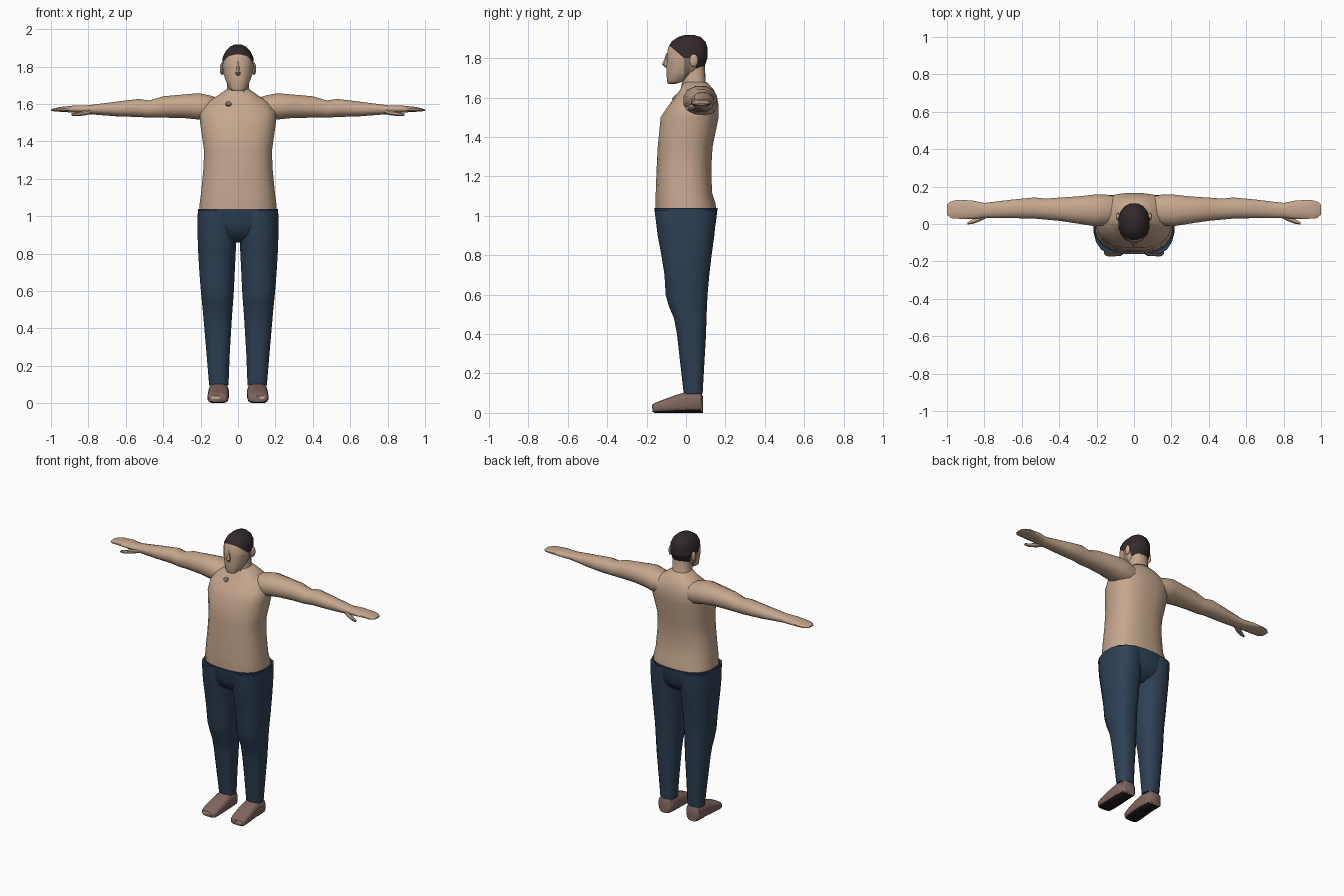
import bpy, bmesh, math
from mathutils import Vector, Matrix


def material(name, rgb):
    m = bpy.data.materials.new(name)
    m.diffuse_color = (*rgb, 1)
    return m


SKIN = material("skin", (0.56, 0.385, 0.27))
STUBBLE = material("stubble", (0.27, 0.18, 0.14))
HAIR = material("dark_hair", (0.032, 0.022, 0.023))
DENIM = material("denim", (0.027, 0.052, 0.09))
LEATHER = material("brown_leather", (0.22, 0.135, 0.115))
SOLE = material("dark_sole", (0.012, 0.009, 0.009))

# Maps (position along axis, u, v) to xyz
AXES = {"z": lambda t, u, v: (u, v, t),
        "x": lambda t, u, v: (t, u, v),
        "y": lambda t, u, v: (u, t, v)}


def finish(name, bm, mats, angle=40):
    bmesh.ops.recalc_face_normals(bm, faces=bm.faces)
    me = bpy.data.meshes.new(name)
    bm.to_mesh(me)
    bm.free()
    for m in mats:
        me.materials.append(m)
    ob = bpy.data.objects.new(name, me)
    bpy.context.collection.objects.link(ob)
    bpy.ops.object.select_all(action="DESELECT")
    ob.select_set(True)
    bpy.context.view_layer.objects.active = ob
    bpy.ops.object.shade_smooth_by_angle(angle=math.radians(angle))
    return ob


def loft(rings, axis, sides=16, power=2.3, mirror=False):
    """Skin rings of (position, u_min, u_max, v_min, v_max) with end caps."""
    bm = bmesh.new()
    loops = []
    for t, u0, u1, v0, v1 in rings:
        loop = []
        for i in range(sides):
            a = math.tau * (i + 0.5) / sides
            c, s = math.cos(a), math.sin(a)
            u = math.copysign(abs(c) ** (2 / power), c)
            v = math.copysign(abs(s) ** (2 / power), s)
            p = AXES[axis](t, (u0 + u1) / 2 + u * (u1 - u0) / 2,
                           (v0 + v1) / 2 + v * (v1 - v0) / 2)
            loop.append(bm.verts.new((-p[0] if mirror else p[0], p[1], p[2])))
        loops.append(loop)
    for a, b in zip(loops, loops[1:]):
        for i in range(sides):
            j = (i + 1) % sides
            bm.faces.new((a[i], a[j], b[j], b[i]))
    bm.faces.new(loops[0])
    bm.faces.new(loops[-1])
    bmesh.ops.recalc_face_normals(bm, faces=bm.faces)
    return bm


def even(rings):
    """Expand (position, half_width, v_min, v_max) to full rings."""
    return [(t, -w, w, a, b) for t, w, a, b in rings]


# Torso
finish("torso", loft(even([
    (1.02, .210, -.155, .155), (1.06, .208, -.157, .152), (1.12, .200, -.155, .133),
    (1.25, .187, -.150, .130), (1.35, .183, -.145, .136), (1.50, .205, -.130, .167),
    (1.56, .205, -.090, .167), (1.61, .170, -.052, .157), (1.645, .11, -.028, .138),
    (1.68, .060, -.015, .105)]), "z", 20, 2.5), [SKIN], 60)

# Neck
finish("neck", loft(even([
    (1.62, .085, -.03, .13), (1.68, .06, -.02, .10), (1.77, .06, -.02, .095)]),
    "z", 14), [SKIN], 60)

# Head, cut along the hairline and sideburns
head = loft(even([
    (1.67, .030, -.092, -.05), (1.685, .05, -.098, .0), (1.73, .068, -.100, .065),
    (1.76, .079, -.100, .097), (1.80, .085, -.098, .110), (1.85, .083, -.094, .112),
    (1.885, .066, -.075, .100), (1.908, .042, -.04, .075), (1.918, .018, -.005, .04)]),
    "z", 16, 2.2)
cuts = [((0, -.01, 1.8), (0, .06, .07)), ((0, 0, 1.8), (0, 0, 1)),
        ((0, 0, 1.735), (0, 0, 1)), ((0, -.01, 0), (0, 1, 0)),
        ((0, .02, 0), (0, 1, 0)), ((0, .05, 0), (0, 1, 0))]
for co, no in cuts:
    bmesh.ops.bisect_plane(head, geom=head.verts[:] + head.edges[:] + head.faces[:],
                           plane_co=co, plane_no=no)
for f in head.faces:
    c = f.calc_center_median()
    above = .06 * (c.y + .01) + .07 * (c.z - 1.8) > 0
    if (above and c.z > 1.8) or (c.y > .05 and c.z > 1.735):
        f.material_index = 1
    elif -.01 < c.y < .02 and c.z > 1.69:
        f.material_index = 2
finish("head", head, [SKIN, HAIR, STUBBLE], 60)

# Nose
finish("nose", loft(even([
    (1.752, .010, -.105, -.08), (1.768, .015, -.122, -.08),
    (1.79, .010, -.112, -.08), (1.825, .006, -.099, -.08)]), "z", 6), [SKIN])

# Small mark on the chest
bm = bmesh.new()
bmesh.ops.create_cone(bm, cap_ends=True, segments=8, radius1=.018, radius2=.016, depth=.009,
                      matrix=Matrix.Translation((-.05, -.058, 1.602))
                      @ Matrix.Rotation(math.radians(51), 4, "X"))
finish("chest_mark", bm, [LEATHER])

# Hips
finish("trouser_hips", loft(even([
    (.86, .09, -.07, .07), (.90, .18, -.13, .13), (.96, .215, -.152, .152),
    (1.04, .217, -.163, .162)]), "z", 20, 2.5), [DENIM], 60)

for side, flip in (("right", True), ("left", False)):
    # Ear
    bm = bmesh.new()
    bmesh.ops.create_uvsphere(bm, u_segments=8, v_segments=6, radius=1,
                              matrix=Matrix.Translation((-.086 if flip else .086, .04, 1.788))
                              @ Matrix.Diagonal((.011, .022, .034, 1)))
    finish(side + "_ear", bm, [SKIN])

    # Arm and flat mitten hand
    finish(side + "_arm", loft([
        (.08, .01, .145, 1.52, 1.625), (.15, -.01, .160, 1.50, 1.648),
        (.21, -.015, .160, 1.515, 1.660), (.30, .00, .150, 1.524, 1.652),
        (.40, .015, .143, 1.525, 1.643), (.475, .022, .137, 1.526, 1.620),
        (.53, .027, .144, 1.529, 1.629), (.65, .030, .132, 1.533, 1.614),
        (.80, .032, .114, 1.545, 1.594), (.87, .024, .128, 1.553, 1.593),
        (.95, .027, .130, 1.558, 1.585), (.98, .030, .122, 1.560, 1.578),
        (1.0, .050, .105, 1.563, 1.571)], "x", 12, 2.2, flip), [SKIN], 50)

    # Thumb
    finish(side + "_thumb", loft([
        (.78, .035, .065, 1.548, 1.575), (.82, .015, .05, 1.538, 1.566),
        (.86, .000, .028, 1.534, 1.556), (.89, -.003, .010, 1.537, 1.552)],
        "x", 8, 2.2, flip), [SKIN])

    # Trouser leg
    finish(side + "_trouser_leg", loft([
        (.095, .050, .155, -.012, .085), (.25, .044, .168, -.030, .094),
        (.40, .035, .181, -.047, .103), (.48, .030, .188, -.062, .105),
        (.54, .025, .194, -.088, .108), (.60, .021, .200, -.105, .111),
        (.70, .016, .208, -.111, .120), (.80, .011, .214, -.127, .132),
        (.90, .006, .218, -.146, .146), (.98, .000, .219, -.156, .154),
        (1.03, .010, .216, -.160, .157)], "z", 16, 2.4, flip), [DENIM], 60)

    # Shoe with dark sole
    shoe = loft([
        (.086, .068, .142, .0, .085), (.075, .055, .155, .0, .104),
        (.0, .049, .158, .0, .106), (-.05, .048, .160, .0, .092),
        (-.13, .051, .163, .0, .062), (-.16, .057, .160, .0, .050),
        (-.171, .070, .148, .006, .040)], "y", 16, 3.2, flip)
    for f in shoe.faces:
        f.normal_update()
        if f.normal.z < -.7:
            f.material_index = 1
    finish(side + "_shoe", shoe, [LEATHER, SOLE], 45)

    # Pale patch on the toe
    w = .021 if flip else .014
    bm = bmesh.new()
    bmesh.ops.create_cube(bm, size=1,
                          matrix=Matrix.Translation((-.12 if flip else .128, -.17, .031))
                          @ Matrix.Diagonal((w * 2, .006, .018, 1)))
    finish(side + "_toe_patch", bm, [SKIN])
